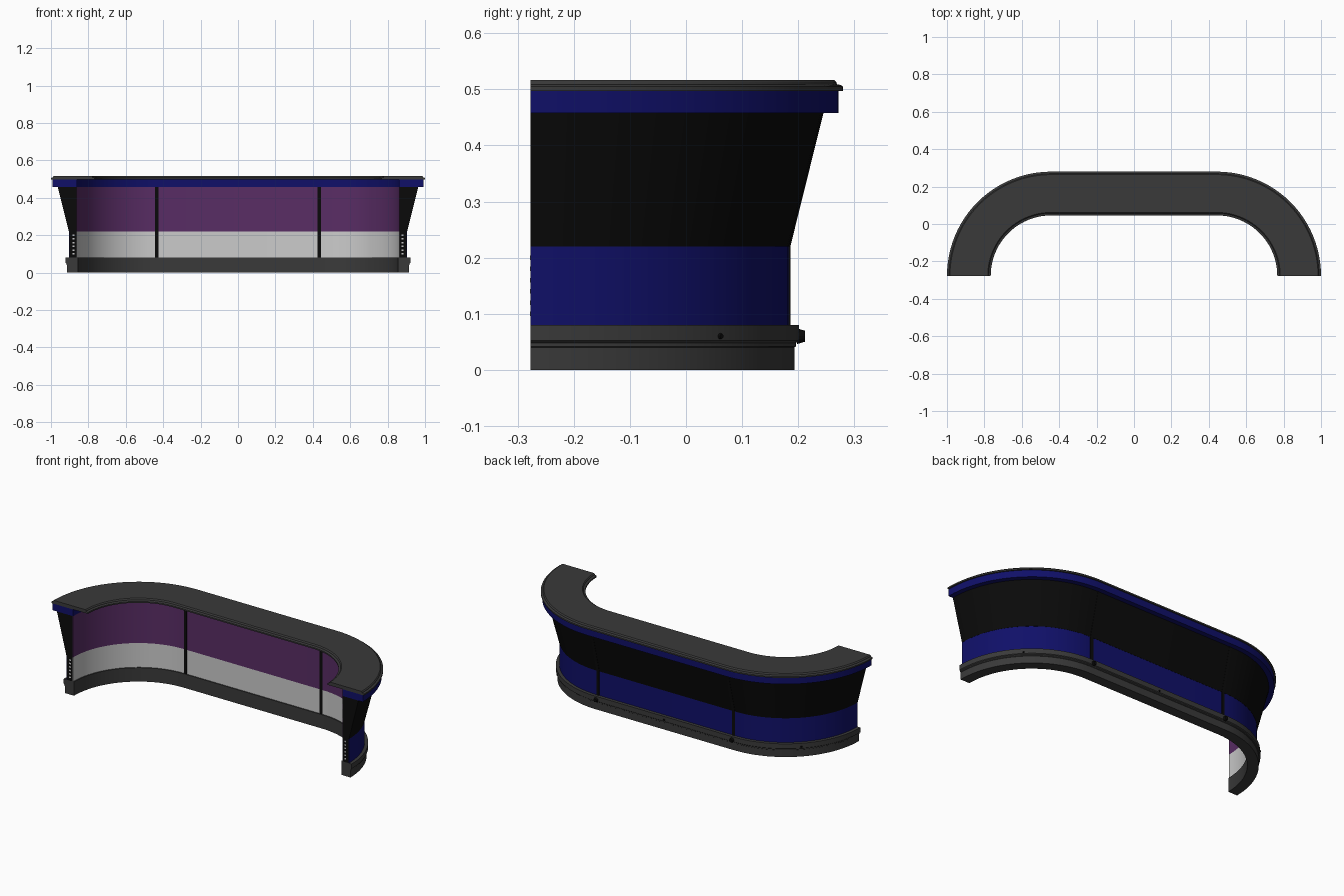
import bpy, bmesh, math
from mathutils import Vector

if "Cube" in bpy.data.objects:
    bpy.data.objects.remove(bpy.data.objects["Cube"])

CX, CY = 0.443, -0.277      # centre of the right-hand corner arc
SEG = 24                    # segments per quarter turn


def material(name, rgb):
    m = bpy.data.materials.new(name)
    m.diffuse_color = (*rgb, 1)
    m.use_nodes = True
    m.node_tree.nodes["Principled BSDF"].inputs["Base Color"].default_value = m.diffuse_color
    return m


GREY = material("dark_grey", (0.042, 0.042, 0.042))
BLACK = material("black", (0.003, 0.003, 0.003))
BLUE = material("navy", (0.005, 0.005, 0.14))
PURPLE = material("purple", (0.1, 0.026, 0.13))
WHITE = material("white", (0.8, 0.8, 0.8))


def make(name, bm, mat, smooth=True):
    bmesh.ops.recalc_face_normals(bm, faces=bm.faces)
    me = bpy.data.meshes.new(name)
    bm.to_mesh(me)
    bm.free()
    ob = bpy.data.objects.new(name, me)
    bpy.context.collection.objects.link(ob)
    me.materials.append(mat)
    if smooth:
        bpy.ops.object.select_all(action='DESELECT')
        ob.select_set(True)
        bpy.context.view_layer.objects.active = ob
        bpy.ops.object.shade_smooth_by_angle(angle=math.radians(20))
    return ob


def bar_path():
    # stations as (centre x, outward x, outward y), from left end to right end
    quarter = [math.pi / 2 * i / SEG for i in range(SEG + 1)]
    left = [(-CX, -math.cos(a), math.sin(a)) for a in quarter]
    return left + [(-x, -dx, dy) for x, dx, dy in reversed(left)]


def sweep(name, profile, mat, path=None):
    # profile points are (offset from arc centre, height)
    bm = bmesh.new()
    rings = [[bm.verts.new((x + dx * r, CY + dy * r, z)) for r, z in profile]
             for x, dx, dy in (path or bar_path())]
    n = len(profile)
    for a, b in zip(rings, rings[1:]):
        for i in range(n):
            j = (i + 1) % n
            bm.faces.new((a[i], a[j], b[j], b[i]))
    bm.faces.new(rings[0])
    bm.faces.new(rings[-1])
    return make(name, bm, mat)


def rect(r0, r1, z0, z1):
    return [(r0, z0), (r1, z0), (r1, z1), (r0, z1)]


def knob(name, x, dx, dy, r, z, radius, depth):
    bm = bmesh.new()
    bmesh.ops.create_cone(bm, cap_ends=True, segments=16, radius1=radius,
                          radius2=radius * 0.7, depth=depth)
    d = Vector((dx, dy, 0))
    bm.transform(d.to_track_quat('Z', 'Y').to_matrix().to_4x4())
    bmesh.ops.translate(bm, verts=bm.verts,
                        vec=(x + dx * r, CY + dy * r, z))
    make(name, bm, BLACK)


# plinth with a stepped outer kick strip
sweep("plinth", [(0.412, 0), (0.470, 0), (0.470, 0.040), (0.473, 0.042),
                 (0.473, 0.048), (0.478, 0.052), (0.478, 0.08), (0.412, 0.08)], GREY)

# black body core with the flared outer panel
sweep("body_core", rect(0.421, 0.457, 0.08, 0.22), BLACK)
sweep("flared_panel", [(0.421, 0.22), (0.461, 0.22), (0.521, 0.458), (0.421, 0.458)], BLACK)

# coloured skins
sweep("outer_lower_panel", rect(0.456, 0.460, 0.08, 0.22), BLUE)
sweep("inner_lower_panel", rect(0.418, 0.422, 0.08, 0.22), WHITE)
sweep("inner_upper_panel", rect(0.418, 0.422, 0.22, 0.458), PURPLE)

# fascia under the counter and the counter top with its rounded lips
sweep("fascia", rect(0.418, 0.549, 0.458, 0.497), BLUE)
sweep("counter_top", [(0.323, 0.497), (0.557, 0.497), (0.557, 0.505), (0.552, 0.508),
                      (0.546, 0.509), (0.545, 0.513), (0.541, 0.517), (0.339, 0.517),
                      (0.335, 0.513), (0.334, 0.509), (0.328, 0.508), (0.323, 0.505)], GREY)

for side, s in (("left", -1), ("right", 1)):
    # joint post where the straight part meets the curve
    post = [(0.415, 0.08), (0.463, 0.08), (0.463, 0.22), (0.522, 0.458), (0.415, 0.458)]
    px = s * 0.434
    sweep(side + "_joint_post", post, BLACK, [(px - 0.009, 0, 1), (px + 0.009, 0, 1)])
    # plinth fixings: a large one at the joint, a small one halfway round the curve
    knob(side + "_joint_knob", px, 0, 1, 0.482, 0.06, 0.014, 0.014)
    h = math.sqrt(0.5)
    knob(side + "_curve_stud", s * CX, s * h, h, 0.479, 0.06, 0.006, 0.006)
    # row of small light inserts on the end face
    bm = bmesh.new()
    for i in range(6):
        res = bmesh.ops.create_cube(bm, size=1)
        bmesh.ops.scale(bm, verts=res["verts"], vec=(0.010, 0.002, 0.008))
        bmesh.ops.translate(bm, verts=res["verts"],
                            vec=(s * (CX + 0.437), CY, 0.1 + i * 0.02))
    make(side + "_end_inserts", bm, WHITE, False)
knob("centre_stud", 0, 0, 1, 0.479, 0.06, 0.006, 0.006)
